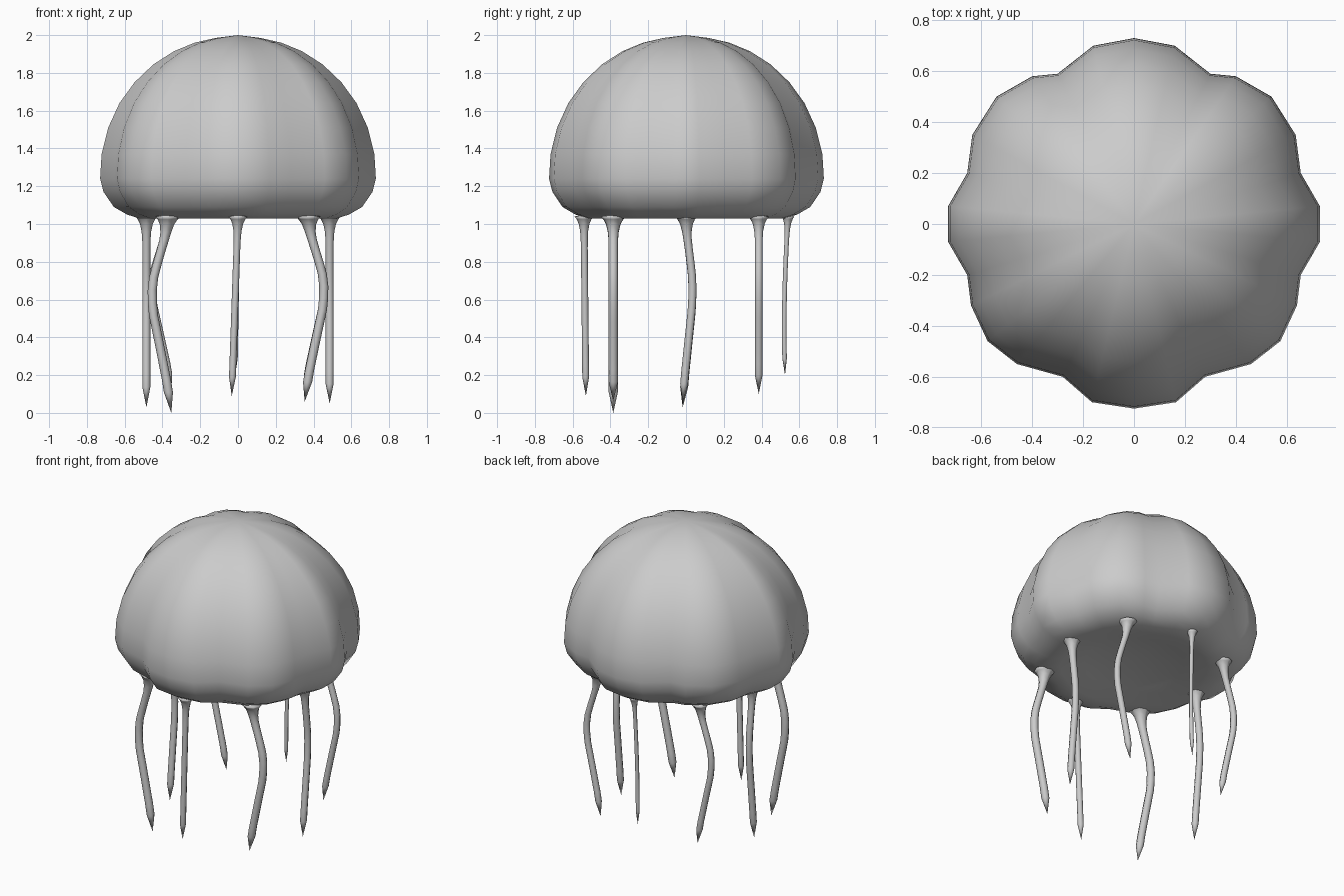
import bpy, bmesh
from math import cos, sin, pi
from mathutils import Vector

cube = bpy.data.objects.get("Cube")
if cube:
    bpy.data.objects.remove(cube)

grey = bpy.data.materials.new("soft_grey")
grey.use_nodes = True
colour = (0.6, 0.6, 0.6, 1)
grey.diffuse_color = colour
grey.node_tree.nodes["Principled BSDF"].inputs["Base Color"].default_value = colour


def loft(name, rings, start, end):
    """Skin closed rings of points, closing each end on a pole point."""
    bm = bmesh.new()
    loops = [[bm.verts.new(p) for p in ring] for ring in rings]
    n = len(loops[0])
    for a, b in zip(loops, loops[1:]):
        for i in range(n):
            j = (i + 1) % n
            bm.faces.new((a[i], a[j], b[j], b[i]))
    for pole, loop in ((start, loops[0]), (end, loops[-1])):
        tip = bm.verts.new(pole)
        for i in range(n):
            bm.faces.new((tip, loop[i], loop[(i + 1) % n]))
    bmesh.ops.recalc_face_normals(bm, faces=bm.faces)
    mesh = bpy.data.meshes.new(name)
    bm.to_mesh(mesh)
    bm.free()
    mesh.materials.append(grey)
    mesh.shade_smooth()
    obj = bpy.data.objects.new(name, mesh)
    bpy.context.collection.objects.link(obj)
    return obj


# Bell outline at its widest: left half from front to back, mirrored to the right
half = [(0, -0.725), (0.165, -0.7), (0.28, -0.6), (0.46, -0.55), (0.575, -0.46),
        (0.64, -0.32), (0.655, -0.2), (0.73, -0.07), (0.73, 0.07), (0.655, 0.2),
        (0.635, 0.35), (0.54, 0.5), (0.4, 0.58), (0.3, 0.59), (0.16, 0.7), (0, 0.73)]
outline = [Vector(p) for p in half + [(-x, y) for x, y in half[-2:0:-1]]]
widest = 0.733

# Dome profile: radius, height, strength of the lobes
profile = [(0.12, 1.985, 0.8), (0.23, 1.96, 1), (0.34, 1.915, 1),
           (0.45, 1.845, 1), (0.55, 1.75, 1), (0.63, 1.64, 1),
           (0.69, 1.51, 1), (0.725, 1.37, 1), (widest, 1.24, 1),
           (0.715, 1.17, 1), (0.66, 1.09, 0.9), (0.59, 1.05, 0.7),
           (0.52, 1.028, 0.5), (0.44, 1.03, 0.3), (0.3, 1.06, 0.1)]


def bell_ring(radius, z, lobes):
    ring = []
    for p in outline:
        r = radius * (1 + lobes * (p.length / widest - 1))
        ring.append((*(p.normalized() * r), z))
    return ring


loft("bell", [bell_ring(*p) for p in profile], (0, 0, 2), (0, 0, 1.09))


# Tentacles: flared root, gently bent shaft, pointed tip
def tentacle(name, root, tip_z, radius, bend):
    """bend(t) gives the sideways offset, t running from root 0 to tip 1."""
    top = 1.04
    root = Vector((*root, 0))
    flare = {0: 2.8, 0.015: 2.2, 0.04: 1.6, 0.08: 1.2, 0.12: 1.05}
    steps = list(flare) + [0.18 + 0.065 * k for k in range(12)]
    rings = []
    for t in steps:
        c = root + bend(t) + Vector((0, 0, top + (tip_z - top) * t))
        r = radius * flare.get(t, 1)
        rings.append([c + Vector((r * cos(k * pi / 4), r * sin(k * pi / 4), 0))
                      for k in range(8)])
    loft(name, rings, root + Vector((0, 0, top + 0.01)),
         root + bend(1) + Vector((0, 0, tip_z)))


bow = [(0, 0), (0.1, 0.015), (0.2, 0.045), (0.3, 0.075), (0.4, 0.087),
       (0.5, 0.078), (0.67, 0.042), (0.85, 0.005), (1, -0.017)]


def sway(t):
    """Bows outward in the upper half and drifts back inward at the tip."""
    for (t0, a), (t1, b) in zip(bow, bow[1:]):
        if t <= t1:
            break
    return a + (b - a) * (t - t0) / (t1 - t0)


# Corner tentacles bow sideways
corners = {"front_left": (1, -1, 0.06, 0.024), "front_right": (-1, -1, 0, 0.024),
           "back_left": (1, 1, 0.1, 0.02), "back_right": (-1, 1, 0.11, 0.02)}
for side, (sx, sy, tip_z, radius) in corners.items():
    tentacle(side + "_tentacle", (sx * 0.37, sy * 0.385), tip_z, radius,
             lambda t, sx=sx: Vector((sx * sway(t), 0, 0)))

# Side tentacles bow towards the back
for side, sx, tip_z in (("left", 1, 0.05), ("right", -1, 0.03)):
    tentacle(side + "_tentacle", (sx * 0.485, 0), tip_z, 0.021,
             lambda t: Vector((0, 0.45 * sway(t) - 0.01 * t, 0)))

# Middle tentacles hang nearly straight, the back one thinner
tentacle("front_tentacle", (0, -0.54), 0.09, 0.018,
         lambda t: Vector((-0.033 * t, 0.01 * t, 0)))
tentacle("back_tentacle", (0, 0.54), 0.2, 0.012,
         lambda t: Vector((-0.015 * t, -0.02 * sin(pi * t / 1.4), 0)))
